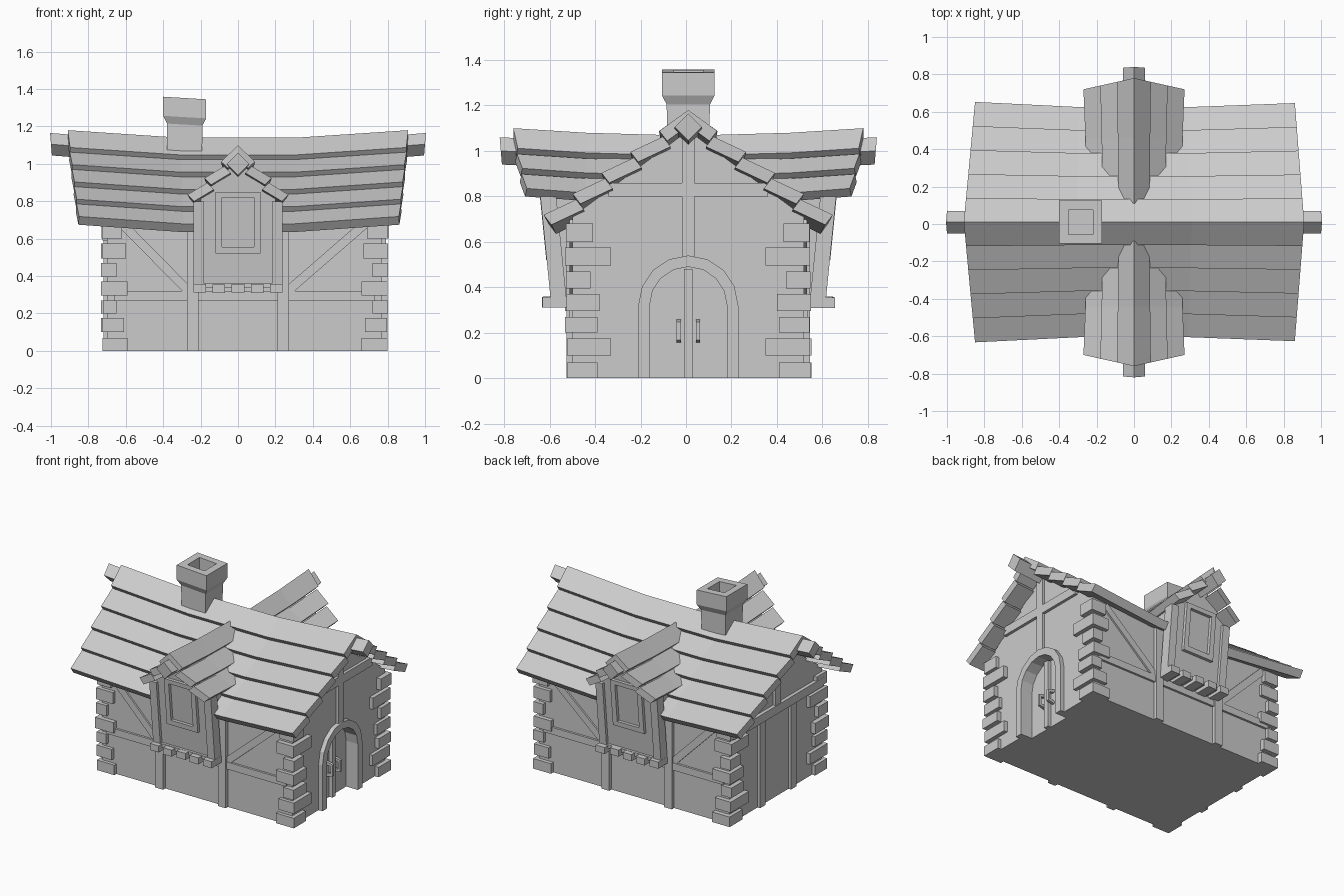
import bpy, bmesh, math, random
from mathutils import Matrix, Vector

if "Cube" in bpy.data.objects:
    bpy.data.objects.remove(bpy.data.objects["Cube"])

random.seed(4)
SHIFT = Matrix.Translation((0, 0.01, 0))
I = Matrix.Identity(4)


def loft(name, sections, M=I, closed=False):
    """Skin a row of equal-length point rings, capped unless closed."""
    bm = bmesh.new()
    rings = [[bm.verts.new(SHIFT @ M @ Vector(p)) for p in s] for s in sections]
    n = len(rings[0])
    pairs = list(zip(rings, rings[1:])) + ([(rings[-1], rings[0])] if closed else [])
    for a, b in pairs:
        for i in range(n):
            bm.faces.new((a[i], a[(i + 1) % n], b[(i + 1) % n], b[i]))
    if not closed:
        bm.faces.new(rings[0])
        bm.faces.new(rings[-1])
    bmesh.ops.recalc_face_normals(bm, faces=bm.faces)
    me = bpy.data.meshes.new(name)
    bm.to_mesh(me)
    bm.free()
    ob = bpy.data.objects.new(name, me)
    bpy.context.collection.objects.link(ob)
    return ob


def box(name, x0, x1, y0, y1, z0, z1, M=I):
    return loft(name, [[(x0, y0, z), (x1, y0, z), (x1, y1, z), (x0, y1, z)] for z in (z0, z1)], M)


def roof(name, run, slope, ridge, courses, thick, stations, M=I):
    """Two slopes of overlapping boards. Station: ridge pos, eave pos, lift, run scale."""
    c = 1 / math.hypot(1, slope)
    dn = Vector((-slope * c, -c)) * thick
    for side in (-1, 1):
        for i in range(courses):
            r0, r1 = run * i / courses, run * (i + 1) / courses
            t0 = Vector((r0 - (0.015 if i else 0), ridge - slope * r0 - (0.025 if i else 0)))
            t1 = Vector((r1, ridge - slope * r1))
            b0 = t0 + dn if i else Vector((0, ridge - thick / c))
            prof = [t0, t1, t1 + dn, b0]
            secs = [[(xr + (xe - xr) * p.x / run, side * p.x * sc, p.y + dz) for p in prof]
                    for xr, xe, dz, sc in stations]
            loft(name, secs, M)


def diamond_beam(name, stations, h, M=I):
    """Square beam on its corner. Station: position, centre height, lean."""
    loft(name, [[(a + l, 0, z + h), (a, h, z), (a - l, 0, z - h), (a, -h, z)]
                for a, z, l in stations], M)


# House body
X0, X1, YW = -0.70, 0.77, 0.51
gable = [(-YW, 0), (YW, 0), (YW, 0.71), (0, 1.09), (-YW, 0.71)]
body = loft("house_walls", [[(x, y, z) for y, z in gable] for x in (X0, X1)])


def arch(w, base=0.0, spring=0.32, n=8):
    return ([(-w, base)] + [(-w * math.cos(math.pi * k / n), spring + w * math.sin(math.pi * k / n))
                            for k in range(n + 1)] + [(w, base)])


# Door recess cut into the right wall
cut = loft("door_cutter", [[(x, y, z) for y, z in arch(0.17, -0.1)] for x in (0.71, 0.9)])
mod = body.modifiers.new("recess", "BOOLEAN")
mod.operation, mod.object, mod.solver = "DIFFERENCE", cut, "EXACT"
dg = bpy.context.evaluated_depsgraph_get()
cut_mesh = bpy.data.meshes.new_from_object(body.evaluated_get(dg))
body.modifiers.clear()
body.data = cut_mesh
bpy.data.objects.remove(cut)

# Door frame, centre strip and handles
loft("door_frame", [[(0.80, *o), (0.71, *o), (0.71, *i), (0.80, *i)]
                    for o, i in zip(arch(0.22), arch(0.17))])
box("door_strip", 0.70, 0.735, -0.018, 0.018, 0, 0.48)
for y in (-0.042, 0.042):
    path = [(0.70, 0.165, 0, -1), (0.752, 0.175, 0.7, -0.7), (0.752, 0.24, 0.7, 0.7), (0.70, 0.25, 0, 1)]
    loft("door_handle", [[(x + s * nx * 0.011, y + t * 0.009, z + s * nz * 0.011)
                          for s, t in ((1, 1), (1, -1), (-1, -1), (-1, 1))]
                         for x, z, nx, nz in path])

# End wall timbers
box("right_gable_post", 0.75, 0.79, -0.028, 0.028, 0.53, 1.09)
box("right_cross_beam", 0.75, 0.79, -0.35, 0.35, 0.80, 0.86)
box("left_gable_post", -0.72, -0.68, -0.028, 0.028, 0.64, 1.09)
box("left_cross_beam", -0.725, -0.68, -0.50, 0.50, 0.59, 0.65)
for y in (-0.17, 0.17):
    box("left_wall_post", -0.72, -0.68, y - 0.03, y + 0.03, 0, 0.60)

# Corner stones
rows = [(0, .07), (.10, .175), (.20, .27), (.295, .37), (.395, .47), (.495, .575), (.60, .68)]
lx = [.14, .12, .08, .14, .08, .13, .11]
ly = [.14, .20, .14, .15, .11, .20, .12]
for cx, sx in ((X0, -1), (X1, 1)):
    for sy in (-1, 1):
        for (z0, z1), a, b in zip(rows, lx, ly):
            j = random.uniform(-0.008, 0.004)
            k = random.uniform(-0.008, 0.004)
            box("corner_stone", cx + sx * (0.03 + j), cx + sx * (0.03 - a),
                sy * (YW + 0.03 + k), sy * (YW + 0.03 - b), z0, z1)

# Main roof, sagging in the middle
roof("main_roof_board", 0.615, 0.75, 1.14, 5, 0.055,
     [(-.91, -.85, .04, 1.045), (-.31, -.29, 0, 1), (.31, .29, 0, 1), (.91, .86, .04, 1.035)])
diamond_beam("ridge_beam", [(-1, 1.105, -.01 + .005), (-.31, 1.05, 0), (.31, 1.05, 0), (1, 1.105, .005)], 0.06)


# Chimney with a hollow flared cap
def ring(h, z, tilt=0.0):
    return [(-0.285 + h * a, h * b, z - tilt * h * a) for a, b in ((-1, -1), (1, -1), (1, 1), (-1, 1))]


loft("chimney", [ring(.092, .95), ring(.095, 1.21, .06), ring(.115, 1.25, .06),
                 ring(.115, 1.352, .06), ring(.066, 1.352, .06), ring(.066, 1.27)])


def wall_y(z, out=0.0):
    return -(0.585 + 0.1 * (z - 0.34) + out)


def rect(w, z0, z1):
    return [(-w, z0), (w, z0), (w, z1), (-w, z1)]


# Long walls and dormers, front then mirrored to the back
for s in (1, -1):
    M = Matrix.Diagonal((1, s, 1, 1))
    box("wall_rail", -0.66, 0.73, -0.525, -0.49, 0.27, 0.32, M)
    for sx, top in ((-1, -0.62), (1, 0.68)):
        box("wall_post", sx * 0.212, sx * 0.272, -0.535, -0.49, 0, 0.69, M)
        a, b = Vector((top, 0.68)), Vector((sx * 0.26, 0.315))
        d = (b - a).normalized()
        n = Vector((-d.y, d.x)) * 0.024
        quad = [a + n, b + n, b - n, a - n]
        loft("wall_brace", [[(p.x, y, p.y) for p in quad] for y in (-0.522, -0.49)], M)

    # Dormer walls lean outward
    pent = [(-.2, .34), (.2, .34), (.2, .83), (0, 1.03), (-.2, .83)]
    loft("dormer_walls", [[(x, wall_y(z), z) for x, z in pent],
                          [(x, -0.25, z) for x, z in pent]], M)
    for sx in (-1, 1):
        loft("dormer_post", [[(sx * .183, wall_y(z, .02), z), (sx * .238, wall_y(z, .02), z),
                              (sx * .238, wall_y(z, -.05), z), (sx * .183, wall_y(z, -.05), z)]
                             for z in (.35, .80)], M)
    loft("window_frame", [[(*o, .025), (*o, -.02), (*i, -.02), (*i, .015)]
                          and [(o[0], wall_y(o[1], .022), o[1]), (o[0], wall_y(o[1], -.02), o[1]),
                               (i[0], wall_y(i[1], -.02), i[1]), (i[0], wall_y(i[1], .022), i[1])]
                          for o, i in zip(rect(.12, .52, .85), rect(.085, .555, .82))], M, closed=True)

    # Joist ends under the dormer
    box("dormer_floor", -0.235, 0.235, -0.605, -0.49, 0.335, 0.36, M)
    for k in range(5):
        x = -0.205 + 0.1025 * k
        j = random.uniform(-0.006, 0.006)
        box("dormer_joist", x - 0.034, x + 0.034, -0.64 + j, -0.49, 0.312 + j / 2, 0.358 + j / 2, M)

    # Dormer roof and ridge beam
    D = M @ Matrix.Rotation(-math.pi / 2, 4, "Z")
    roof("dormer_roof_board", 0.265, 1.0, 1.09, 3, 0.05,
         [(.77, .71, .01, 1.02), (.45, .45, -.01, .98), (.10, .10, -.02, .94)], D)
    diamond_beam("dormer_ridge_beam", [(.825, 1.0, .005), (.40, .98, 0)], 0.06, D)
